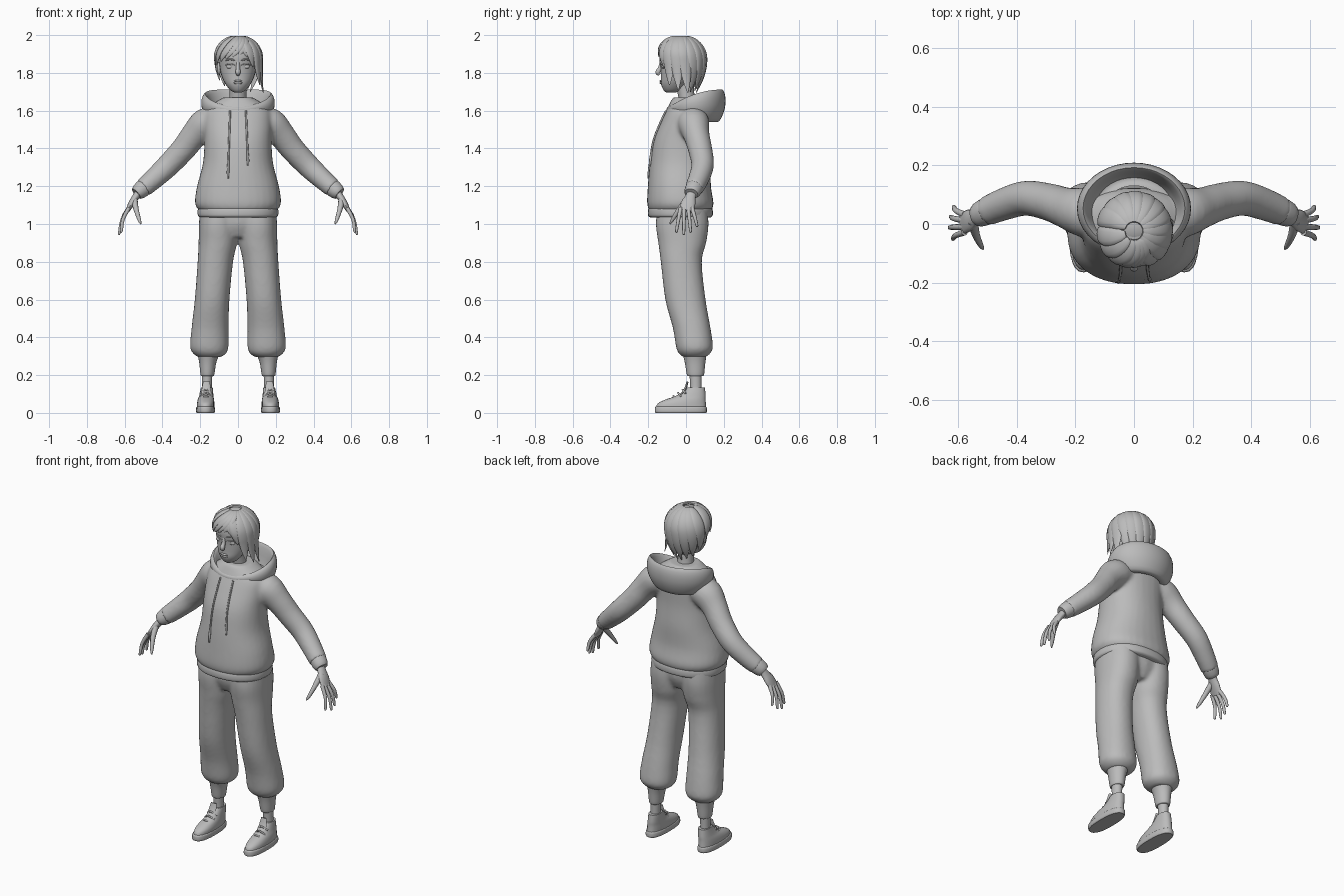
import bpy, bmesh, math
from mathutils import Vector
from mathutils.bvhtree import BVHTree

cube = bpy.data.objects.get("Cube")
if cube:
    bpy.data.objects.remove(cube, do_unlink=True)

GREY = (0.5, 0.5, 0.5, 1)
clay = bpy.data.materials.new("plain_grey")
clay.use_nodes = True
clay.diffuse_color = GREY
clay.node_tree.nodes["Principled BSDF"].inputs["Base Color"].default_value = GREY


def spline(secs, steps):
    """Smooth in-between sections through the given ones."""
    rows = [Vector(s) for s in secs]
    out = []
    for i in range(len(rows) - 1):
        b, c = rows[i], rows[i + 1]
        a = rows[i - 1] if i else b
        d = rows[i + 2] if i + 2 < len(rows) else c
        for k in range(steps):
            t = k / steps
            out.append(b + (c - a) * (t / 2) + (a * 2 - b * 5 + c * 4 - d) * (t * t / 2)
                       + (b * 3 - a - c * 3 + d) * (t ** 3 / 2))
    return out + [rows[-1]]


def skin(bm, rings, closed=False):
    """Join rings of points with quads; cap the ends unless closed."""
    loops = [[bm.verts.new(p) for p in ring] for ring in rings]
    n = len(loops[0])
    pairs = list(zip(loops, loops[1:])) + ([(loops[-1], loops[0])] if closed else [])
    for lo, hi in pairs:
        for i in range(n):
            j = (i + 1) % n
            bm.faces.new((lo[i], lo[j], hi[j], hi[i]))
    if not closed:
        bm.faces.new(loops[0])
        bm.faces.new(loops[-1])


def loft(bm, secs, side=1, ref=None, power=1.0, n=24, steps=4):
    """Sections are x, y, z, radius, radius; level rings, or across the path with ref."""
    rows = spline(secs, steps)
    rings = []
    for i, r in enumerate(rows):
        u, v = Vector((1, 0, 0)), Vector((0, 1, 0))
        if ref:
            ahead, behind = rows[min(i + 1, len(rows) - 1)], rows[max(i - 1, 0)]
            t = Vector(ahead[:3]) - Vector(behind[:3])
            t.normalize()
            u = Vector(ref)
            u = (u - t * u.dot(t)).normalized()
            v = t.cross(u)
        ring = []
        for k in range(n):
            a = math.tau * k / n
            c, s = math.cos(a), math.sin(a)
            p = (Vector(r[:3]) + u * (r[3] * math.copysign(abs(c) ** power, c))
                 + v * (r[4] * math.copysign(abs(s) ** power, s)))
            ring.append((p.x * side, p.y, p.z))
        rings.append(ring)
    skin(bm, rings)


def tube(bm, points, radii, side=1, ref=(0, 1, 0), flat=1.0, n=10):
    loft(bm, [(*p, r, r * flat) for p, r in zip(points, radii)], side, ref, n=n)


def ball(bm, centre, size):
    made = bmesh.ops.create_uvsphere(bm, u_segments=16, v_segments=10, radius=1)["verts"]
    bmesh.ops.scale(bm, vec=size, verts=made)
    bmesh.ops.translate(bm, vec=centre, verts=made)


def finish(name, bm, blend=False, angle=50):
    bmesh.ops.recalc_face_normals(bm, faces=bm.faces)
    mesh = bpy.data.meshes.new(name)
    bm.to_mesh(mesh)
    mesh.materials.append(clay)
    ob = bpy.data.objects.new(name, mesh)
    bpy.context.collection.objects.link(ob)
    bpy.ops.object.select_all(action="DESELECT")
    ob.select_set(True)
    bpy.context.view_layer.objects.active = ob
    bpy.ops.object.shade_smooth_by_angle(angle=math.radians(angle))
    if blend:  # melt overlapping lofts into one skin
        rm = ob.modifiers.new("blend", "REMESH")
        rm.mode, rm.voxel_size, rm.use_smooth_shade = "VOXEL", 0.01, True
        sm = ob.modifiers.new("soften", "SMOOTH")
        sm.factor, sm.iterations = 0.5, 8
    return ob


def front_y(tree, x, z):
    return tree.ray_cast(Vector((x, -1, z)), Vector((0, 1, 0)))[0].y


SIDES = (1, -1)

# Hoodie body and sleeves
bm = bmesh.new()
loft(bm, [(0, -.03, 1.07, .205, .165), (0, -.03, 1.11, .228, .176), (0, -.035, 1.2, .217, .167),
          (0, -.03, 1.32, .186, .162), (0, -.025, 1.44, .178, .148), (0, -.005, 1.54, .18, .128),
          (0, .01, 1.61, .165, .11), (0, .01, 1.67, .08, .08)], power=.9, n=32)
torso_tree = BVHTree.FromBMesh(bm)
for s in SIDES:
    loft(bm, [(.1, .03, 1.55, .08, .07), (.17, .04, 1.53, .085, .085), (.23, .055, 1.472, .07, .072),
              (.29, .075, 1.395, .064, .066), (.37, .088, 1.31, .06, .062),
              (.45, .065, 1.235, .055, .055), (.505, .042, 1.187, .05, .05)], s, (0, 1, 0))
finish("hoodie", bm, blend=True)

# Hem band and sleeve cuffs
bm = bmesh.new()
loft(bm, [(0, -.03, 1.035, .2, .16), (0, -.03, 1.045, .212, .171), (0, -.03, 1.075, .213, .171),
          (0, -.03, 1.1, .205, .16)], power=.9, n=32)
finish("hoodie_hem", bm)
bm = bmesh.new()
for s in SIDES:
    loft(bm, [(.492, .048, 1.198, .04, .04), (.5, .045, 1.192, .046, .046),
              (.525, .033, 1.171, .043, .042), (.538, .028, 1.16, .036, .034)], s, (0, 1, 0))
finish("sleeve_cuffs", bm)

# Hood lying open round the neck: scale, front height, back height of each loop
bm = bmesh.new()
rings = []
for scale, low, high in spline([(.5, 1.6, 1.61), (.68, 1.595, 1.6), (.8, 1.605, 1.675), (.9, 1.622, 1.712),
                                (1, 1.612, 1.675), (.98, 1.59, 1.61), (.8, 1.57, 1.545),
                                (.6, 1.57, 1.54)], 3):
    ring = []
    for k in range(40):
        a = math.tau * k / 40
        f = (1 - math.cos(a)) / 2
        z = low + (high - low) * (1 - (1 - f) ** 2)
        ring.append((.193 * scale * math.sin(a), .053 - .155 * scale * math.cos(a), z))
    rings.append(ring)
skin(bm, rings, closed=True)
finish("hood", bm)

# Drawstrings hanging over the chest
bm = bmesh.new()
for s, end in ((1, 1.31), (-1, 1.24)):
    pts = []
    for i in range(9):
        z = 1.6 + (end - 1.6) * i / 8
        x = .042 + .012 * i / 8
        pts.append((x, front_y(torso_tree, x, z) - .004, z))
    tube(bm, pts, [.005] * 7 + [.007, .005], s, (1, 0, 0), n=8)
finish("drawstrings", bm)

# Trousers
bm = bmesh.new()
loft(bm, [(0, -.02, 1.1, .19, .13), (0, -.02, 1.0, .17, .13), (0, -.02, .93, .08, .1)])
for s in SIDES:
    loft(bm, [(.1, -.02, 1.1, .1, .13), (.105, -.02, 1.0, .102, .14), (.107, -.02, .9, .102, .127),
              (.12, -.025, .8, .094, .109), (.137, -.003, .6, .092, .107), (.148, .03, .45, .098, .1),
              (.152, .045, .35, .102, .098), (.15, .045, .315, .088, .084),
              (.152, .045, .295, .06, .06)], s, power=.92)
finish("trousers", bm, blend=True)

# Trouser cuffs and ankles
bm = bmesh.new()
for s in SIDES:
    loft(bm, [(.162, .05, .195, .033, .04), (.162, .05, .205, .037, .046), (.16, .048, .27, .046, .055),
              (.155, .045, .32, .062, .066)], s)
finish("trouser_cuffs", bm)
bm = bmesh.new()
for s in SIDES:
    loft(bm, [(.165, .05, .07, .032, .036), (.165, .052, .13, .026, .03), (.163, .05, .24, .03, .034)], s)
finish("ankles", bm)

# Shoes: sole, upper, tongue and laces
soles, uppers, laces = bmesh.new(), bmesh.new(), bmesh.new()
for s in SIDES:
    loft(soles, [(.172, -.027, 0, .046, .134), (.172, -.027, .008, .05, .138),
                 (.172, -.027, .028, .049, .137), (.172, -.027, .034, .044, .132)], s, power=.8)
    loft(uppers, [(.172, -.026, .025, .046, .133), (.171, -.022, .05, .046, .127),
                  (.17, -.003, .07, .043, .107), (.168, .025, .09, .038, .079),
                  (.166, .044, .115, .034, .058), (.165, .054, .135, .031, .046)], s, power=.88)
    tube(uppers, [(.17, -.06, .07), (.168, -.01, .115), (.167, .008, .165)], [.02, .025, .018],
         s, (1, 0, 0), .3)
    for i in range(3):
        y, z = -.062 + .024 * i, .083 + .017 * i
        tube(laces, [(.138, y + .012, z - .014), (.17, y - .004, z + .006), (.2, y + .012, z - .014)],
             [.005] * 3, s, n=8)
finish("shoe_soles", soles)
finish("shoe_uppers", uppers)
finish("shoe_laces", laces)

# Hands
bm = bmesh.new()
for s in SIDES:
    loft(bm, [(.515, .038, 1.18, .024, .022), (.54, .024, 1.145, .028, .019), (.563, .012, 1.11, .038, .017),
              (.585, .002, 1.07, .037, .011)], s, (0, 1, 0), n=16)
    for y, tip_x, tip_y, tip_z in ((.032, .617, .06, .985), (.012, .628, .025, .955),
                                   (-.01, .632, -.012, .943), (-.028, .62, -.052, .955)):
        root, tip = Vector((.578, y, 1.085)), Vector((tip_x, tip_y, tip_z))
        mid = root.lerp(tip, .5) + Vector((.01, 0, .004))
        tube(bm, [root, mid, root.lerp(tip, .92), tip], [.0115, .0095, .0075, .003], s)
    tube(bm, [(.55, .01, 1.135), (.54, -.035, 1.08), (.522, -.073, 1.02), (.514, -.086, 1.0)],
         [.018, .014, .009, .003], s, (1, 0, 0))
finish("hands", bm)

# Head, neck and ears
bm = bmesh.new()
loft(bm, [(0, -.08, 1.695, .015, .022), (0, -.072, 1.708, .04, .046), (0, -.062, 1.74, .066, .07),
          (0, -.045, 1.78, .086, .088), (0, -.035, 1.83, .097, .1), (0, -.03, 1.89, .103, .111),
          (0, -.025, 1.94, .09, .1), (0, -.02, 1.98, .04, .05)])
head_tree = BVHTree.FromBMesh(bm)
loft(bm, [(0, .03, 1.57, .075, .06), (0, .012, 1.63, .05, .046), (0, .0, 1.69, .044, .044),
          (0, -.01, 1.76, .046, .05)])
for s in SIDES:
    ball(bm, (s * .1, -.025, 1.825), (.012, .02, .034))
finish("head", bm)

# Face: nose, lips, eyes, lids and brows
bm = bmesh.new()
tube(bm, [(0, -.13, 1.86), (0, -.138, 1.825), (0, -.149, 1.803), (0, -.14, 1.79)],
     [.009, .011, .014, .008], ref=(1, 0, 0))
for z, h in ((1.757, .006), (1.747, .007)):
    ball(bm, (0, front_y(head_tree, 0, z) + .001, z), (.023, .008, h))
finish("nose_and_lips", bm)
eyes, brows = bmesh.new(), bmesh.new()
for s in SIDES:
    ball(eyes, (s * .042, front_y(head_tree, .042, 1.833) + .006, 1.833), (.02, .01, .012))
    for base, rise, r in ((1.838, .01, .003), (1.862, .01, .0045)):
        pts = []
        for i in range(5):
            x = .018 + .012 * i
            z = base + rise * math.sin(math.pi * (i + .5) / 5)
            pts.append((x, front_y(head_tree, x, z) - .001, z))
        tube(brows, pts, [r * .5, r, r, r, r * .4], s, (0, 0, 1), n=8)
finish("eyes", eyes)
finish("lids_and_brows", brows)

# Hair: a cap with flattened locks falling from the crown
bm = bmesh.new()
ball(bm, (0, -.005, 1.885), (.113, .1, .105))
ball(bm, (0, .02, 1.81), (.09, .072, .09))
finish("hair_cap", bm)


def lock(bm, turn, end, width, swirl=0, tuck=.2):
    """turn: degrees from the front toward +x; end: tip height."""
    mid, top, pts = 1.87, 1.992, []
    for i in range(9):
        t = i / 8
        z = top + (end - top) * t ** 1.6
        a = math.radians(turn + swirl * (t - 1))
        r = math.sqrt(max(0, 1 - ((z - mid) / .126) ** 2)) if z > mid else 1 - tuck * ((mid - z) / .16) ** 2
        pts.append((.12 * r * math.sin(a), -.024 - .124 * r * math.cos(a), z))
    a = math.radians(turn)
    widths = [width * k for k in (.35, .65, .85, 1, 1.05, 1, .85, .55, .08)]
    tube(bm, pts, widths, ref=(math.cos(a), math.sin(a), 0), flat=.36, n=12)


bm = bmesh.new()
for i, end in enumerate((1.735, 1.71, 1.695, 1.7, 1.705, 1.695, 1.7, 1.715, 1.73, 1.76)):
    turn = 62 + 21 * i
    lock(bm, turn, end, .034, 12, -.12 if turn < 110 else .3)
for turn, end, swirl in ((42, 1.83, 20), (24, 1.885, 10), (4, 1.895, -25), (-14, 1.885, -35),
                         (-32, 1.875, -45), (-50, 1.86, -45), (-70, 1.845, -35), (-90, 1.835, -20)):
    lock(bm, turn, end, .031, swirl, 0)
finish("hair_locks", bm)
